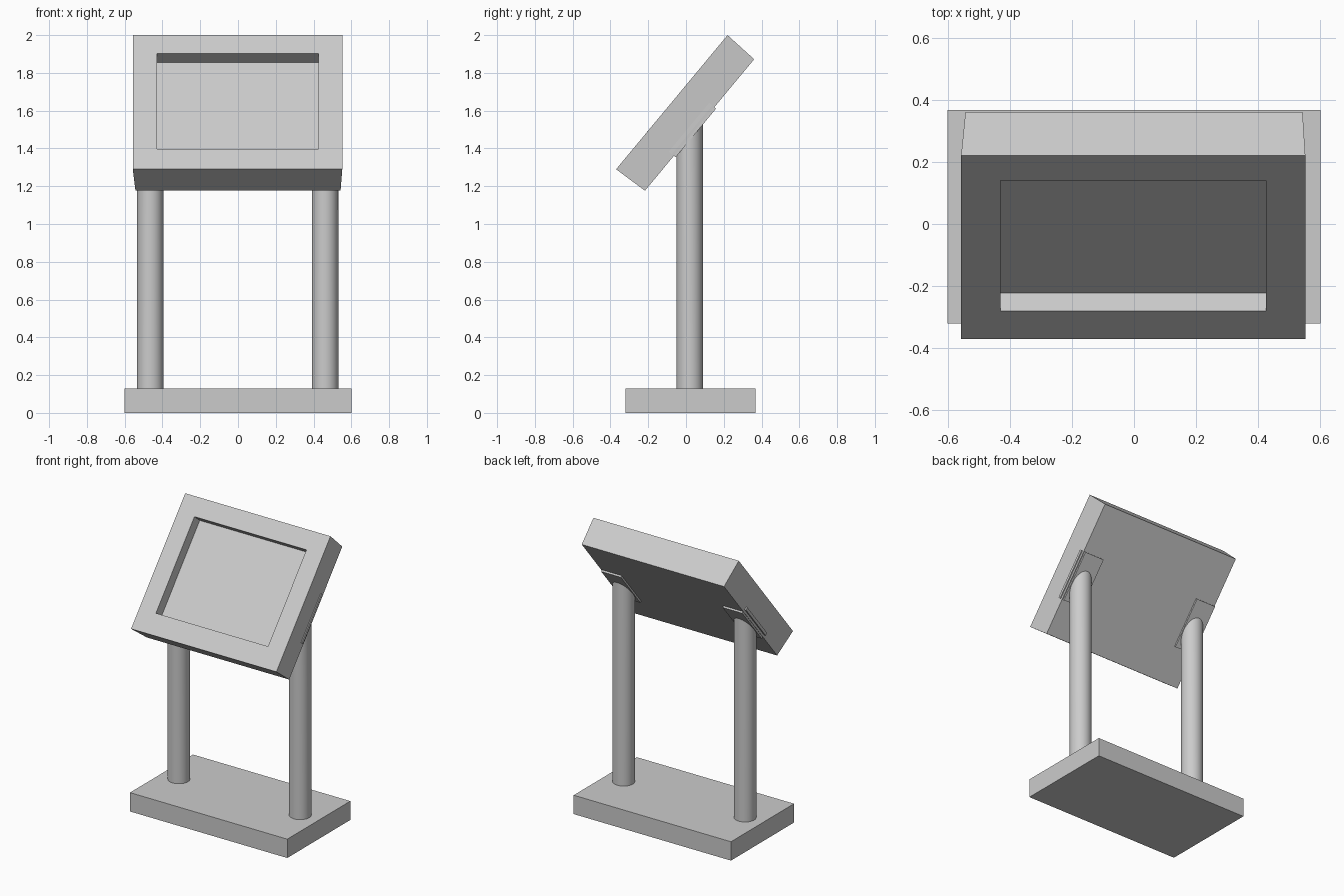
import bpy
import bmesh
from mathutils import Vector

if "Cube" in bpy.data.objects:
    bpy.data.objects.remove(bpy.data.objects["Cube"], do_unlink=True)

GREY = (0.6, 0.6, 0.6, 1)
grey = bpy.data.materials.new("light_grey")
grey.use_nodes = True
grey.diffuse_color = GREY
grey.node_tree.nodes["Principled BSDF"].inputs["Base Color"].default_value = GREY

# Tilted frame of the display: lower front edge, upward slope, inward direction
CORNER = Vector((0, -0.37, 1.29))
SLOPE = Vector((0, 0.59, 0.71)).normalized()
INWARD = Vector((0, SLOPE.z, -SLOPE.y))


def tilted(x, along, depth):
    return CORNER + Vector((x, 0, 0)) + SLOPE * along + INWARD * depth


def rectangle(x0, x1, low, high, depth):
    return [tilted(x0, low, depth), tilted(x1, low, depth),
            tilted(x1, high, depth), tilted(x0, high, depth)]


def loft(name, rings):
    """Skin a run of matching rings and close both ends."""
    bm = bmesh.new()
    loops = [[bm.verts.new(p) for p in ring] for ring in rings]
    for a, b in zip(loops, loops[1:]):
        for i in range(len(a)):
            j = (i + 1) % len(a)
            bm.faces.new((a[i], a[j], b[j], b[i]))
    bm.faces.new(loops[0])
    bm.faces.new(loops[-1])
    bmesh.ops.recalc_face_normals(bm, faces=bm.faces)
    mesh = bpy.data.meshes.new(name)
    bm.to_mesh(mesh)
    bm.free()
    mesh.materials.append(grey)
    obj = bpy.data.objects.new(name, mesh)
    bpy.context.collection.objects.link(obj)
    return obj


# Base slab
def slab(z):
    return [Vector((x, y, z)) for x, y in
            ((-0.6, -0.32), (0.6, -0.32), (0.6, 0.367), (-0.6, 0.367))]


loft("base", [slab(0), slab(0.13)])

# Display case: back, front, opening and recessed screen
front = rectangle(-0.557, 0.552, 0, 0.923, 0)
loft("display_case", [
    rectangle(-0.543, 0.543, 0.01, 0.915, 0.19),
    front,
    rectangle(-0.43, 0.425, 0.14, 0.797, 0),
    rectangle(-0.43, 0.425, 0.14, 0.797, 0.075),
])

# Posts cut to the slope of the display, with mounting brackets
for side, x in (("right", -0.465), ("left", 0.461)):
    bpy.ops.mesh.primitive_cylinder_add(vertices=32, radius=0.07, depth=1,
                                        location=(x, 0.02, 0.63))
    post = bpy.context.object
    post.name = side + "_post"
    post.data.materials.append(grey)
    for v in post.data.vertices:
        if v.co.z > 0:
            y = v.co.y + post.location.y
            foot = tilted(0, 0, 0.185)
            z = foot.z + (y - foot.y) * SLOPE.z / SLOPE.y
            v.co.z = z - post.location.z
    bpy.ops.object.shade_smooth_by_angle()

    for part, half, near, far in (("inner_plate", 0.09, 0.155, 0.175),
                                  ("mount_plate", 0.075, 0.175, 0.202)):
        loft(side + "_" + part, [
            rectangle(x - half, x + half, 0.25, 0.585, near),
            rectangle(x - half, x + half, 0.25, 0.585, far)])
